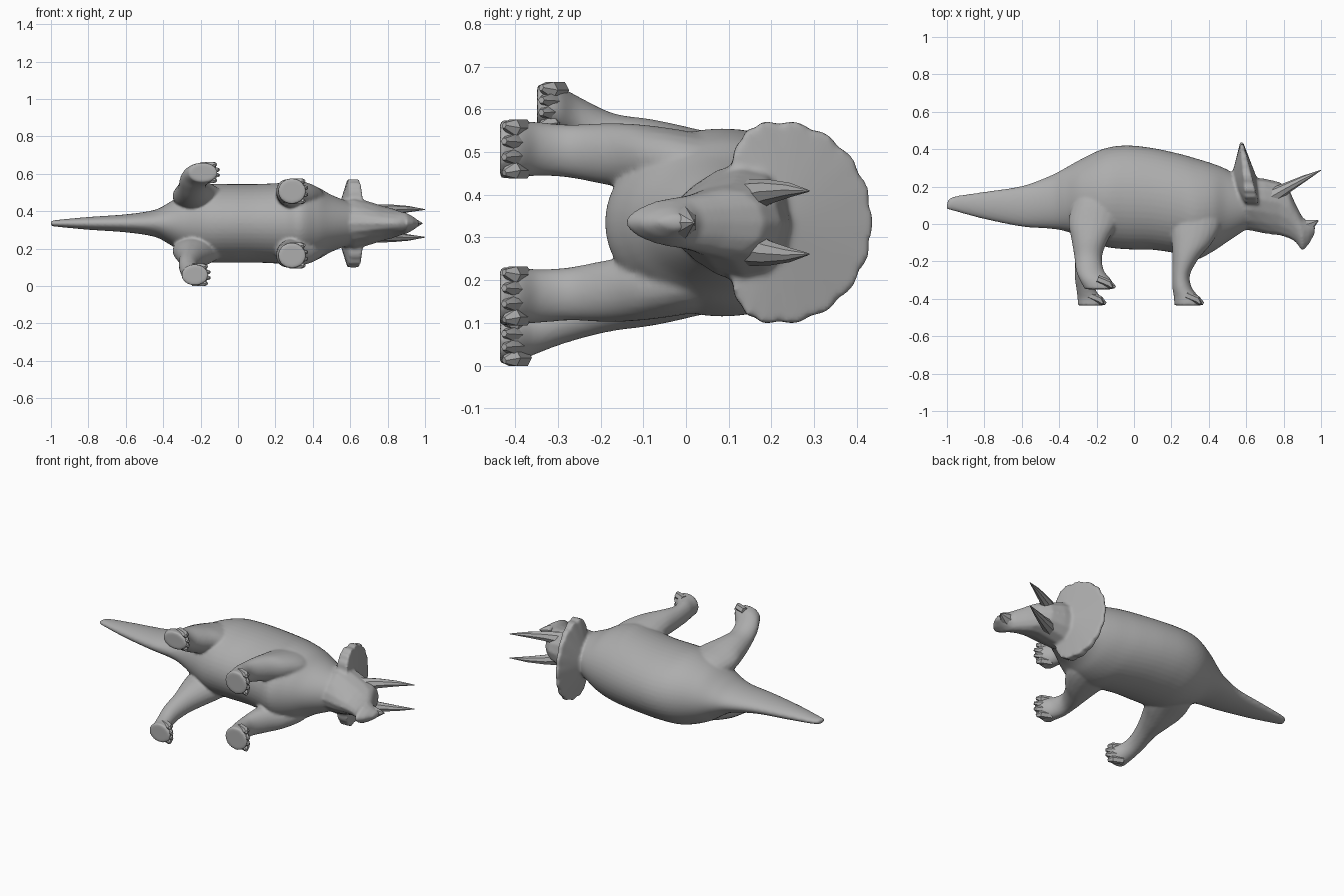
import bpy, bmesh, math
from mathutils import Vector

if "Cube" in bpy.data.objects:
    bpy.data.objects.remove(bpy.data.objects["Cube"])

MID = 0.335  # the animal lies on its side: length on x, its back towards +y, width on z

hide = bpy.data.materials.new("grey_hide")
hide.diffuse_color = (0.42, 0.42, 0.42, 1)
hide.use_nodes = True
hide.node_tree.nodes["Principled BSDF"].inputs["Base Color"].default_value = hide.diffuse_color


def finish(name, bm, angle=50):
    bmesh.ops.recalc_face_normals(bm, faces=bm.faces[:])
    me = bpy.data.meshes.new(name)
    bm.to_mesh(me)
    bm.free()
    ob = bpy.data.objects.new(name, me)
    bpy.context.collection.objects.link(ob)
    me.materials.append(hide)
    bpy.ops.object.select_all(action='DESELECT')
    ob.select_set(True)
    bpy.context.view_layer.objects.active = ob
    bpy.ops.object.shade_smooth_by_angle(angle=math.radians(angle))
    return ob


def spline(rows, steps):
    """Catmull-Rom interpolation of station rows."""
    if steps == 1:
        return rows
    out = []
    for i in range(len(rows) - 1):
        p0, p1 = rows[max(i - 1, 0)], rows[i]
        p2, p3 = rows[i + 1], rows[min(i + 2, len(rows) - 1)]
        for k in range(steps):
            t = k / steps
            out.append([0.5 * (2 * b + (c - a) * t + (2 * a - 5 * b + 4 * c - d) * t * t
                               + (3 * b - a - 3 * c + d) * t ** 3)
                        for a, b, c, d in zip(p0, p1, p2, p3)])
    return out + [rows[-1]]


def loft(name, rings, angle=50):
    """Skin a list of closed rings of points and cap both ends."""
    bm = bmesh.new()
    vr = [[bm.verts.new(p) for p in r] for r in rings]
    n = len(vr[0])
    for a, b in zip(vr, vr[1:]):
        for i in range(n):
            j = (i + 1) % n
            bm.faces.new((a[i], a[j], b[j], b[i]))
    bm.faces.new(vr[0])
    bm.faces.new(vr[-1])
    return finish(name, bm, angle)


def circle(n):
    return [(math.cos(2 * math.pi * i / n), math.sin(2 * math.pi * i / n)) for i in range(n)]


def trunk(name, rows, steps, n, angle=50, taper=0):
    """Rows: x, upper y, lower y, half width; taper narrows the underside."""
    return loft(name, [[(x, (t + b) / 2 + (t - b) / 2 * c, MID + w * s * (1 - taper + taper * c))
                        for c, s in circle(n)] for x, t, b, w in spline(rows, steps)], angle)


def limb(name, rows, side):
    """Rows: y, x, sideways offset, x radius, z radius."""
    return loft(name, [[(x + rx * c, y, MID + side * (o + rz * s)) for c, s in circle(20)]
                       for y, x, o, rx, rz in spline(rows, 4)])


def spike(name, pts, radii, n=7, angle=35):
    """Tapered, possibly bent spike through points."""
    pts = [Vector(p) for p in pts]
    rings = []
    for i, p in enumerate(pts):
        d = (pts[min(i + 1, len(pts) - 1)] - pts[max(i - 1, 0)]).normalized()
        u = d.cross(Vector((0, 0, 1))).normalized()
        v = d.cross(u)
        rings.append([p + radii[i] * (u * c + v * s) for c, s in circle(n)])
    return loft(name, rings, angle)


# Body with neck and tail
body = trunk("body", [
    (-1.0, .110, .078, .014), (-.97, .145, .071, .018), (-.8, .172, .026, .034),
    (-.6, .203, -.014, .048), (-.45, .257, -.025, .071), (-.37, .298, -.038, .11),
    (-.28, .348, -.07, .167), (-.16, .403, -.12, .207), (-.04, .42, -.135, .21),
    (.1, .406, -.138, .21), (.24, .376, -.16, .216), (.33, .351, -.19, .219),
    (.42, .323, -.148, .196), (.50, .29, -.095, .152), (.62, .22, -.015, .105)], 6, 48)

# Head tapering into the beak
head = trunk("head", [
    (.54, .25, -.03, .15), (.62, .25, -.035, .175), (.70, .243, -.052, .145),
    (.78, .224, -.062, .113), (.83, .184, -.077, .098), (.865, .105, -.098, .082),
    (.90, .038, -.147, .07), (.935, .012, -.11, .046), (.967, .003, -.053, .018)],
    1, 14, 30, .22)
spike("nose_horn", [(.89, -.02, MID), (.94, -.005, MID), (.985, .018, MID)], [.05, .033, .003])

# Neck frill: a scalloped lens-like shield, thicker towards its lower lobes
levels = []
for face, r in [(-1, q) for q in (.15, .4, .7, .9, 1)] + [(1, q) for q in (1, .9, .7, .4, .15)]:
    ring = []
    for i in range(144):
        a = 2 * math.pi * i / 144
        k = r * (1.01 - .035 * r ** 4 * (1 - abs(math.sin(9 * a))))
        c, s = math.cos(a), math.sin(a)
        if s < 0:  # squarer lower half
            s = -abs(s) ** .7
            c = math.copysign(abs(c) ** .7, c)
        y = .22 + (.217 if s > 0 else .125) * k * s
        x = .575 + .17 * (.44 - y) + face * (.007 + .08 * (.44 - y))
        x += .03 * (1 - r) if face > 0 else -.075 * (1 - r)
        ring.append((x, y, MID + .236 * k * c))
    levels.append(ring)
frill = loft("neck_frill", levels, 40)

FRONT_LEG = [(.2, .33, .09, .06, .04), (.12, .33, .12, .12, .07), (0, .33, .14, .135, .075),
             (-.1, .31, .153, .108, .076), (-.18, .278, .16, .072, .073),
             (-.27, .252, .167, .048, .063), (-.34, .257, .172, .052, .063),
             (-.39, .28, .172, .067, .067), (-.436, .29, .172, .075, .069)]
HIND_TOP = [(.24, -.19, .07, .06, .04), (.15, -.19, .115, .12, .07),
            (.02, -.215, .143, .135, .077), (-.08, -.235, .163, .1, .079)]
# The two hind legs stand in different poses
HIND_LEGS = {
    1: HIND_TOP + [(-.17, -.245, .19, .075, .066), (-.25, -.235, .235, .075, .059),
                   (-.30, -.205, .262, .085, .058), (-.349, -.185, .272, .078, .053)],
    -1: HIND_TOP + [(-.18, -.25, .19, .066, .066), (-.28, -.265, .225, .052, .057),
                    (-.35, -.257, .255, .051, .053), (-.40, -.235, .273, .067, .055),
                    (-.436, -.23, .276, .073, .057)]}

fused = [body, head, frill]
for side, label in ((1, "left"), (-1, "right")):
    # Legs, each with four short toes pointing forward
    for part, rows in (("front_leg", FRONT_LEG), ("hind_leg", HIND_LEGS[side])):
        fused.append(limb(f"{label}_{part}", rows, side))
        y, x, o, rx, rz = rows[-1]
        for i in range(4):
            f = (i - 1.5) / 1.5
            z = MID + side * (o + f * rz * .72)
            tip = x + rx + .008 - .018 * f * f
            spike(f"{label}_{part}_toe_{i + 1}",
                  [(x - .01, y + .055, z), (x + rx * .65, y + .03, z),
                   (tip, y + .01, z + side * f * .006)], [.022, .022, .008], 6)
    # Brow horn
    spike(f"{label}_brow_horn",
          [(.74, .15, MID + side * .06), (.82, .195, MID + side * .072),
           (.91, .243, MID + side * .076), (1.0, .288, MID + side * .074)],
          [.042, .029, .017, .002], 8)

# Fuse body, head, frill and legs with soft joints
bpy.ops.object.select_all(action='DESELECT')
for ob in fused:
    ob.select_set(True)
bpy.context.view_layer.objects.active = body
bpy.ops.object.join()
body.name = "body_head_and_legs"
mod = body.modifiers.new("fuse", 'REMESH')
mod.mode = 'VOXEL'
mod.voxel_size = .008
mod.use_smooth_shade = True
mod = body.modifiers.new("soften", 'SMOOTH')
mod.factor = .5
mod.iterations = 6
